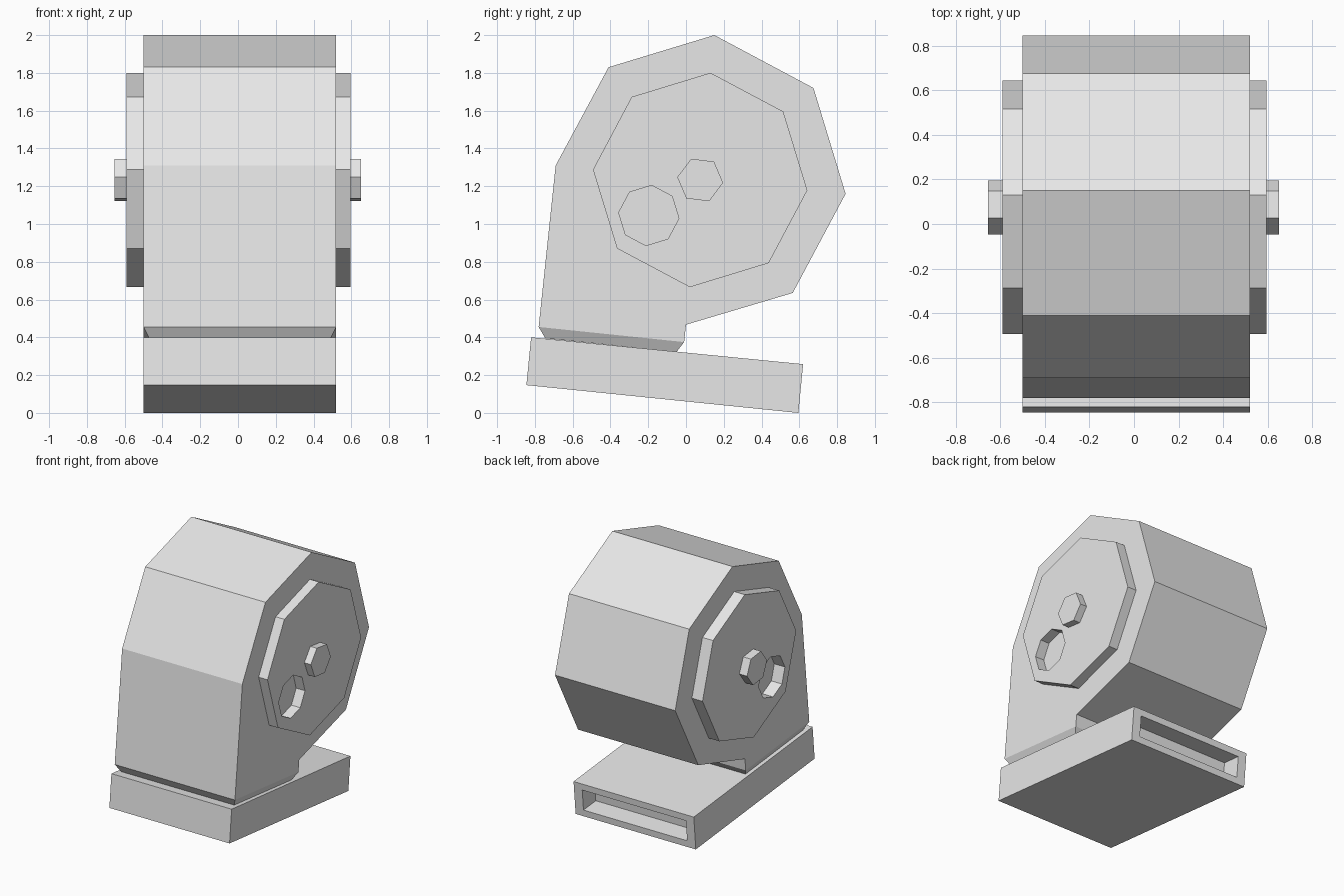
import bpy, bmesh
from math import cos, sin, radians
from mathutils import Vector

cube = bpy.data.objects.get("Cube")
if cube:
    bpy.data.objects.remove(cube, do_unlink=True)

grey = bpy.data.materials.new("light grey")
grey.use_nodes = True
COLOUR = (0.8, 0.8, 0.8, 1)
grey.diffuse_color = COLOUR
grey.node_tree.nodes["Principled BSDF"].inputs["Base Color"].default_value = COLOUR

RIGHT, LEFT = -0.50, 0.52   # side planes of the body


def prism(name, outline, x0, x1):
    """Extrude a (y, z) outline along x."""
    bm = bmesh.new()
    face = bm.faces.new([bm.verts.new((x0, y, z)) for y, z in outline])
    new = bmesh.ops.extrude_face_region(bm, geom=[face])["geom"]
    verts = [v for v in new if isinstance(v, bmesh.types.BMVert)]
    bmesh.ops.translate(bm, verts=verts, vec=(x1 - x0, 0, 0))
    bmesh.ops.recalc_face_normals(bm, faces=bm.faces)
    mesh = bpy.data.meshes.new(name)
    bm.to_mesh(mesh)
    bm.free()
    mesh.materials.append(grey)
    obj = bpy.data.objects.new(name, mesh)
    bpy.context.collection.objects.link(obj)
    return obj


def polygon(centre, radius, sides, start):
    angles = [radians(start + 360 * i / sides) for i in range(sides)]
    return [(centre[0] + radius * cos(a), centre[1] + radius * sin(a)) for a in angles]


def cut(obj, cutter):
    """Subtract the cutter, then discard it."""
    cutter.hide_render = True
    mod = obj.modifiers.new("cut", "BOOLEAN")
    mod.operation = "DIFFERENCE"
    mod.solver = "EXACT"
    mod.object = cutter
    bpy.context.view_layer.objects.active = obj
    bpy.ops.object.modifier_apply(modifier=mod.name)
    bpy.data.objects.remove(cutter, do_unlink=True)


# Housing: faceted drum running down into a straight front
housing = prism("housing", [
    (-0.78, 0.455), (-0.69, 1.31), (-0.41, 1.83), (0.15, 2.0), (0.675, 1.72),
    (0.845, 1.16), (0.565, 0.635), (0, 0.467), (-0.01, 0.375)], RIGHT, LEFT)

# Tapered neck under the housing
bm = bmesh.new()
bm.from_mesh(housing.data)
bottom = min(bm.faces, key=lambda f: f.calc_center_median().z)
middle = bottom.calc_center_median()
neck = bmesh.ops.extrude_discrete_faces(bm, faces=[bottom])["faces"][0]
for v in neck.verts:
    v.co.x += 0.03 if v.co.x < middle.x else -0.03
    v.co.y += 0.035 if v.co.y < middle.y else -0.04
    v.co.z -= 0.06 if v.co.y < middle.y else 0.052
bm.to_mesh(housing.data)
bm.free()

# Tilted base with a slot in its back end
base = prism("base", [(-0.82, 0.40), (0.62, 0.258), (0.595, 0), (-0.845, 0.147)],
             RIGHT, LEFT)
corner = Vector((0.595, 0))
along = Vector((1.44, -0.142)).normalized()
up = Vector((-along.y, along.x))
slot = [corner + along * a + up * h
        for a, h in ((-0.15, 0.05), (0.1, 0.05), (0.1, 0.21), (-0.15, 0.21))]
cut(base, prism("slot_cutter", slot, RIGHT + 0.07, LEFT - 0.07))

# Side discs with a round recess, and a central hub on each
AXIS = (0.075, 1.233)
for side, inner, rim, tip in (("right", RIGHT, -0.59, -0.655),
                              ("left", LEFT, 0.595, 0.65)):
    disc = prism(side + "_disc", polygon(AXIS, 0.57, 8, 84.5), inner, rim)
    recess = polygon((-0.197, 1.045), 0.16, 8, 84.5)
    cut(disc, prism("recess_cutter", recess, inner * 0.9, rim * 1.1))
    prism(side + "_hub", polygon(AXIS, 0.122, 6, 53), rim, tip)
